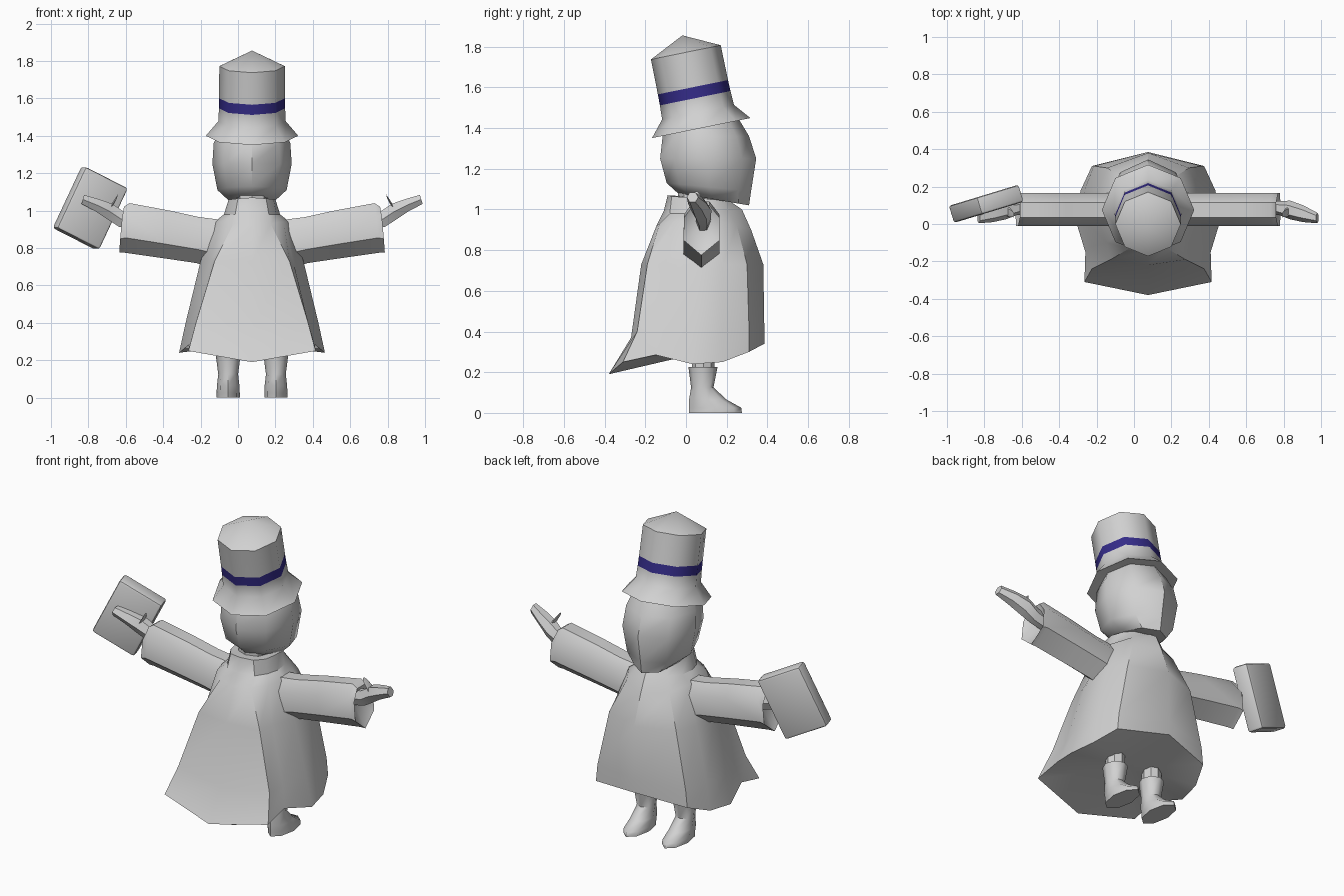
import bpy, bmesh, math
from mathutils import Vector, Matrix

if "Cube" in bpy.data.objects:
    bpy.data.objects.remove(bpy.data.objects["Cube"])

CX = 0.075  # the figure stands off centre because of the case


def material(name, rgb):
    m = bpy.data.materials.new(name)
    m.diffuse_color = (*rgb, 1)
    m.use_nodes = True
    m.node_tree.nodes["Principled BSDF"].inputs["Base Color"].default_value = m.diffuse_color
    return m


GREY = material("light grey", (0.64, 0.64, 0.64))
BLUE = material("deep blue", (0.035, 0.025, 0.25))


def finish(name, bm, mats=(GREY,), angle=40):
    bmesh.ops.recalc_face_normals(bm, faces=bm.faces)
    me = bpy.data.meshes.new(name)
    bm.to_mesh(me)
    bm.free()
    ob = bpy.data.objects.new(name, me)
    bpy.context.collection.objects.link(ob)
    for m in mats:
        me.materials.append(m)
    bpy.ops.object.select_all(action='DESELECT')
    ob.select_set(True)
    bpy.context.view_layer.objects.active = ob
    bpy.ops.object.shade_smooth_by_angle(angle=math.radians(angle))
    return ob


def loft(name, rings, start=None, end=None, mats=(GREY,), band=None, angle=40):
    """Skin closed rings; start/end are optional centre points of the caps."""
    bm = bmesh.new()
    vs = [[bm.verts.new(p) for p in r] for r in rings]
    n = len(rings[0])
    for k, (a, b) in enumerate(zip(vs, vs[1:])):
        for i in range(n):
            f = bm.faces.new((a[i], a[(i + 1) % n], b[(i + 1) % n], b[i]))
            if k == band:
                f.material_index = 1
    for ring, tip in ((vs[0], start), (vs[-1], end)):
        if tip is None:
            bm.faces.new(ring)
        else:
            c = bm.verts.new(tip)
            for i in range(n):
                bm.faces.new((ring[i], ring[(i + 1) % n], c))
    return finish(name, bm, mats, angle)


def oval(cx, y0, y1, hx, z0, z1=None, n=8):
    """Horizontal oval from y0 to y1; height runs from z0 to z1 along y."""
    z1 = z0 if z1 is None else z1
    out = []
    for i in range(n):
        a = 2 * math.pi * i / n
        t = (1 - math.cos(a)) / 2
        out.append((cx + hx * math.sin(a), y0 + (y1 - y0) * t, z0 + (z1 - z0) * t))
    return out


def mirrored(half):
    """Complete a half ring (offset x, y, z) across the figure's middle."""
    return [(CX + x, y, z) for x, y, z in half] + \
           [(CX - x, y, z) for x, y, z in half[-2:0:-1]]


# Coat: full belly on one side, flared cape panel on the other
coat = [
    [(0, -.38, .19), (.34, -.31, .25), (.335, -.15, .285), (.39, .03, .24), (.36, .18, .25), (.30, .31, .30), (0, .385, .34)],
    [(0, -.27, .37), (.30, -.24, .40), (.305, -.12, .40), (.355, .03, .40), (.34, .18, .40), (.29, .31, .40), (0, .385, .42)],
    [(0, -.22, .73), (.20, -.19, .73), (.22, -.10, .73), (.275, .03, .73), (.27, .18, .73), (.22, .30, .73), (0, .38, .73)],
    [(0, -.145, .92), (.10, -.13, .93), (.17, -.06, .94), (.20, .05, .94), (.20, .14, .94), (.14, .25, .92), (0, .32, .90)],
    [(0, -.11, .99), (.09, -.08, .98), (.13, -.02, .98), (.15, .05, .98), (.14, .13, .98), (.10, .21, .99), (0, .275, 1.0)],
    [(0, -.09, 1.07), (.075, -.07, 1.065), (.115, -.01, 1.06), (.125, .05, 1.06), (.115, .12, 1.05), (.08, .18, 1.05), (0, .21, 1.045)],
]
loft("coat", [mirrored(r) for r in coat], (CX, .05, .29), (CX, .06, 1.06), angle=35)

# Neck and head, with the chin jutting towards +y
loft("neck", [oval(CX, -.04, .17, .09, 1.0), oval(CX, -.04, .17, .09, 1.14)])
loft("head", [
    oval(CX, -.04, .31, .12, 1.08, 1.02),
    oval(CX, -.095, .32, .185, 1.13, 1.09),
    oval(CX, -.127, .345, .212, 1.25),
    oval(CX, -.115, .31, .205, 1.36),
    oval(CX, -.09, .25, .17, 1.42, 1.46)], angle=45)

# Top hat: lathe profile (radius, height), leaned towards -y
lean = Matrix.Translation((CX, .075, 1.40)) @ Matrix.Rotation(math.radians(11.5), 4, 'X')
profile = [(.15, .01), (.247, 0), (.18, .08), (.177, .15), (.176, .205), (.175, .38)]
rings = [[lean @ Vector(p) for p in oval(0, -r, r, r, h)] for r, h in profile]
loft("top_hat", rings, lean @ Vector((0, 0, .05)), lean @ Vector((0, 0, .465)), (GREY, BLUE), band=3, angle=50)

# Arms, hands and legs, both sides
for s, side in ((-1, "left"), (1, "right")):
    def sleeve(xt, xb, top, bot):
        mid, low = (xt * .6 + xb * .4), (xt * .2 + xb * .8)
        h = top - bot
        pts = [(xt, .115, top), (mid, .165, top - .25 * h), (low, .165, bot + .3 * h), (xb, .075, bot),
               (low, -.012, bot + .3 * h), (mid, -.01, top - .25 * h), (xt, .035, top)]
        return [(CX + s * x, y, z) for x, y, z in pts]

    loft(side + "_sleeve", [sleeve(.08, .15, .94, .68), sleeve(.28, .30, .965, .72), sleeve(.44, .47, 1.0, .745),
                            sleeve(.655, .68, 1.04, .775), sleeve(.685, .71, 1.02, .775)],
         (CX + s * .1, .08, .85), (CX + s * .62, .08, .92), angle=45)

    def slab(x, y, z, hy, hz, lean=.3):
        return [(CX + s * (x - lean * hz * math.sin(a)), y + hy * math.cos(a), z + hz * math.sin(a))
                for a in (math.pi / 3 * i for i in range(6))]

    loft(side + "_hand", [slab(.60, .085, .93, .035, .045), slab(.70, .085, .955, .037, .047),
                          slab(.76, .075, .995, .05, .048), slab(.83, .055, 1.03, .045, .037),
                          slab(.905, .032, 1.06, .028, .028)])
    loft(side + "_thumb", [slab(.76, .07, 1.01, .03, .025), slab(.735, .06, 1.05, .022, .022),
                           slab(.72, .05, 1.075, .014, .014)])

    lx = CX + s * .1275
    loft(side + "_leg", [oval(lx, .03, .14, .052, .42), oval(lx, .03, .14, .052, .20)])
    loft(side + "_boot", [oval(lx, .015, .275, .062, 0), oval(lx, .015, .272, .062, .025),
                          oval(lx, .015, .20, .06, .065), oval(lx, .025, .135, .053, .125),
                          oval(lx, .012, .155, .066, .225)], angle=50)

# Carried case: tilted box with softened edges
u = Vector((.235, .07, -.12))
n = Vector((-.29, .955, 0)).normalized()
u = (u - n * u.dot(n)).normalized()
v = n.cross(u)
frame = Matrix((u, n, v)).transposed().to_4x4()
bm = bmesh.new()
bmesh.ops.create_cube(bm, size=1)
bmesh.ops.scale(bm, vec=(.265, .095, .365), verts=bm.verts)
bmesh.ops.bevel(bm, geom=list(bm.edges), offset=.014, segments=2, affect='EDGES', profile=.5)
bmesh.ops.transform(bm, matrix=Matrix.Translation((-.79, .108, 1.013)) @ frame, verts=bm.verts)
finish("carried_case", bm)
